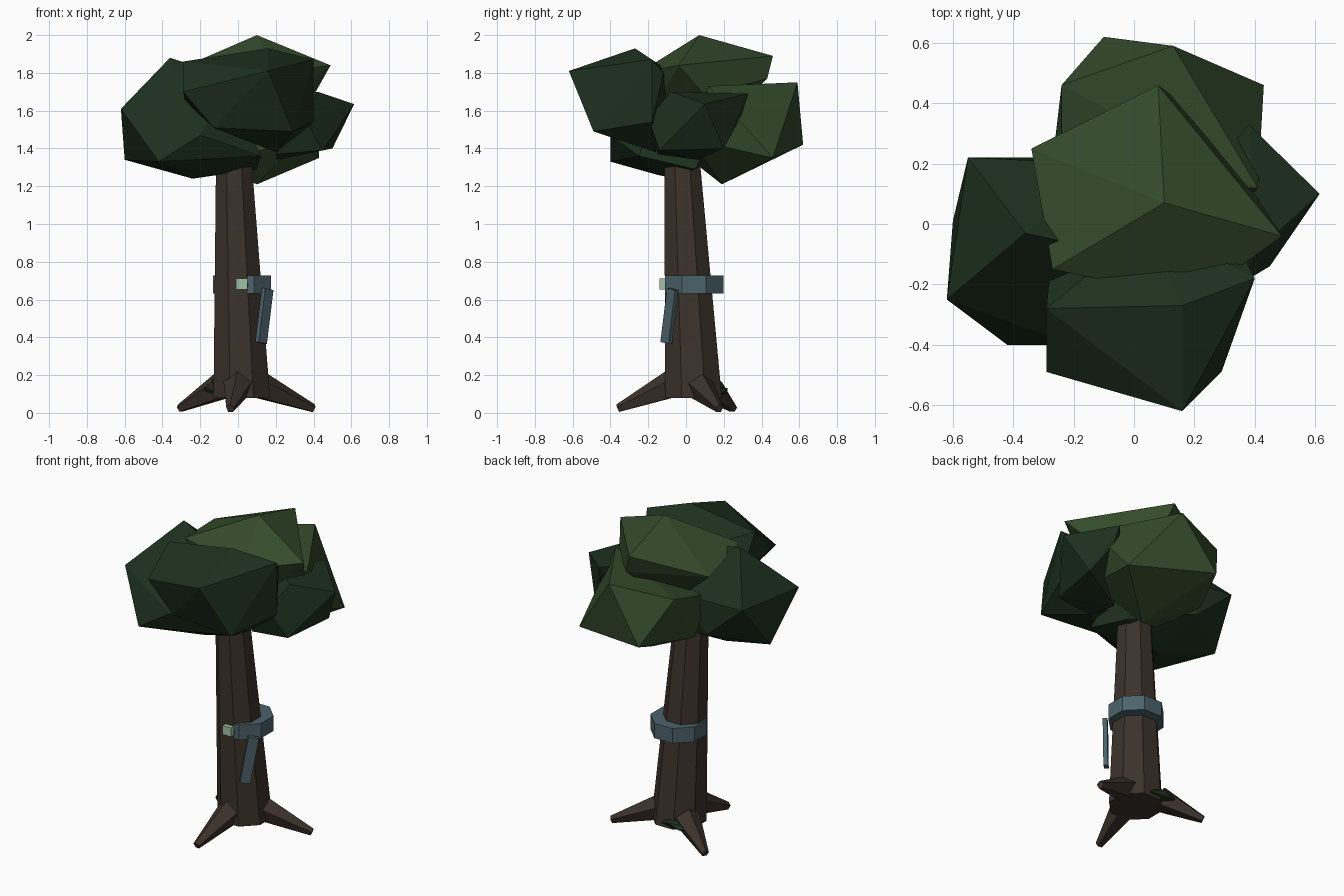
import bpy
import bmesh
import math
from mathutils import Matrix, Vector

if "Cube" in bpy.data.objects:
    bpy.data.objects.remove(bpy.data.objects["Cube"], do_unlink=True)


def material(name, *rgb):
    """Flat material from display values 0..255, stored as linear."""
    lin = [((c / 255 + 0.055) / 1.055) ** 2.4 for c in rgb]
    mat = bpy.data.materials.new(name)
    mat.use_nodes = True
    mat.diffuse_color = (*lin, 1)
    shader = mat.node_tree.nodes["Principled BSDF"]
    shader.inputs["Base Color"].default_value = (*lin, 1)
    shader.inputs["Roughness"].default_value = 0.9
    return mat


BARK = material("bark brown", 60, 50, 43)
LIGHT_LEAF = material("light leaf green", 52, 74, 43)
DARK_LEAF = material("dark leaf green", 29, 48, 30)
BAND = material("band blue grey", 76, 99, 107)
BUCKLE = material("buckle pale green", 160, 194, 165)


def finish(name, bm, mat):
    bmesh.ops.recalc_face_normals(bm, faces=bm.faces)
    mesh = bpy.data.meshes.new(name)
    bm.to_mesh(mesh)
    bm.free()
    mesh.materials.append(mat)
    obj = bpy.data.objects.new(name, mesh)
    bpy.context.collection.objects.link(obj)
    return obj


def ring(bm, center, radius, sides, turn=0.0, frame=None):
    """Loop of vertices around a centre, optionally in a tilted frame."""
    frame = frame or Matrix.Identity(3)
    verts = []
    for i in range(sides):
        a = turn + math.tau * i / sides
        flat = Vector((math.cos(a), math.sin(a), 0)) * radius
        verts.append(bm.verts.new(Vector(center) + frame @ flat))
    return verts


def loft(name, mat, loops, sides, turn=0.0, frame=None):
    """Skin a series of (centre, radius) loops and cap both ends."""
    bm = bmesh.new()
    rings = [ring(bm, c, r, sides, turn, frame) for c, r in loops]
    for low, high in zip(rings, rings[1:]):
        for i in range(sides):
            j = (i + 1) % sides
            bm.faces.new((low[i], low[j], high[j], high[i]))
    bm.faces.new(rings[0])
    bm.faces.new(rings[-1])
    return finish(name, bm, mat)


def clump(name, mat, *corners):
    """Faceted leaf mass: the hull around its main corners."""
    bm = bmesh.new()
    verts = [bm.verts.new(c) for c in corners]
    hull = bmesh.ops.convex_hull(bm, input=verts)
    inside = {v for v in hull["geom_interior"] if isinstance(v, bmesh.types.BMVert)}
    bmesh.ops.delete(bm, geom=list(inside), context="VERTS")
    return finish(name, bm, mat)


def box(name, mat, matrix):
    bm = bmesh.new()
    bmesh.ops.create_cube(bm, size=1, matrix=matrix)
    return finish(name, bm, mat)


def aim(start, end):
    return (Vector(end) - Vector(start)).to_track_quat("Z", "Y").to_matrix()


# Eight-sided leaning trunk
EIGHTH = math.pi / 8
loft("trunk", BARK, [((0.02, 0.04, 0.08), 0.162), ((-0.025, -0.025, 1.42), 0.098)],
     8, EIGHTH)

# Three tapering roots
for side, start, end in (
    ("front", (0.0, -0.08, 0.145), (-0.04, -0.36, 0.023)),
    ("left", (0.11, 0.07, 0.145), (0.4, 0.175, 0.023)),
    ("right", (-0.09, 0.12, 0.14), (-0.31, 0.25, 0.023)),
):
    loft(side + "_root", BARK, [(start, 0.08), (end, 0.023)], 5, math.pi / 2,
         aim(start, end))

# Moss tuft around the foot of the right root
bm = bmesh.new()
bmesh.ops.create_icosphere(
    bm, subdivisions=1, radius=1,
    matrix=Matrix.LocRotScale((-0.07, 0.14, 0.117), None, (0.15, 0.095, 0.03)))
finish("moss_tuft", bm, DARK_LEAF)

# Octagonal band, sunk into the front of the trunk
loft("trunk_band", BAND, [((0.021, 0.043, z), 0.167) for z in (0.632, 0.727)],
     8, EIGHTH)

# Buckle on the front of the band
box("buckle", BUCKLE, Matrix.LocRotScale((0.02, -0.12, 0.682), None, (0.06, 0.04, 0.057)))

# Loose strap end hanging from the band
top, tip = Vector((0.157, -0.07, 0.655)), Vector((0.122, -0.105, 0.37))
along = (top - tip).normalized()
across = Vector((1, 1, 0))
across = (across - along * across.dot(along)).normalized()
facing = across.cross(along)
frame = Matrix((across, facing, along)).transposed()
box("strap_end", BAND,
    Matrix.LocRotScale((top + tip) / 2, frame, (0.062, 0.026, (top - tip).length)))

# Crown built from five overlapping leaf masses
clump("top_leaves", LIGHT_LEAF,
      (0.1, 0.07, 2), (-0.34, 0.25, 1.79), (0.08, 0.46, 1.89), (0.49, -0.04, 1.84),
      (-0.27, -0.15, 1.84), (0.2, -0.25, 1.8), (0.12, 0.43, 1.77), (0.4, 0.1, 1.68),
      (0.1, -0.2, 1.55), (0, 0.15, 1.5))
clump("front_leaves", DARK_LEAF,
      (0.16, -0.62, 1.81), (0.16, -0.27, 1.93), (-0.29, -0.28, 1.86), (0.4, -0.18, 1.87),
      (-0.29, -0.49, 1.7), (0.29, -0.49, 1.49), (-0.13, -0.47, 1.51), (0.4, -0.18, 1.54),
      (0.2, -0.16, 1.38), (-0.28, -0.16, 1.65), (0.37, -0.12, 1.8), (0.05, 0, 1.75))
clump("right_leaves", DARK_LEAF,
      (-0.36, -0.03, 1.88), (-0.55, 0.22, 1.62), (-0.62, -0.25, 1.61), (-0.6, 0.01, 1.34),
      (-0.42, -0.4, 1.33), (-0.24, -0.06, 1.24), (-0.2, -0.4, 1.47), (-0.1, 0.2, 1.6),
      (0.12, -0.25, 1.36), (-0.3, 0.22, 1.4), (-0.05, -0.1, 1.78), (0.1, 0.05, 1.29),
      (-0.12, -0.15, 1.26))
clump("back_leaves", LIGHT_LEAF,
      (-0.1, 0.62, 1.42), (0.13, 0.59, 1.75), (0.43, 0.46, 1.35), (0.41, 0.12, 1.73),
      (-0.24, 0.46, 1.7), (-0.26, 0.29, 1.4), (0.1, 0.19, 1.21), (-0.24, 0.1, 1.6),
      (0.33, 0.02, 1.45), (-0.13, 0.05, 1.32))
clump("left_leaves", DARK_LEAF,
      (0.615, 0.1, 1.635), (0.38, 0.33, 1.69), (0.42, -0.08, 1.7), (0.45, -0.14, 1.39),
      (0.5, 0.2, 1.4), (0.35, -0.2, 1.56), (0.2, 0.06, 1.34), (0.2, 0.1, 1.68),
      (0.4, 0.29, 1.57), (0.2, -0.15, 1.37))
